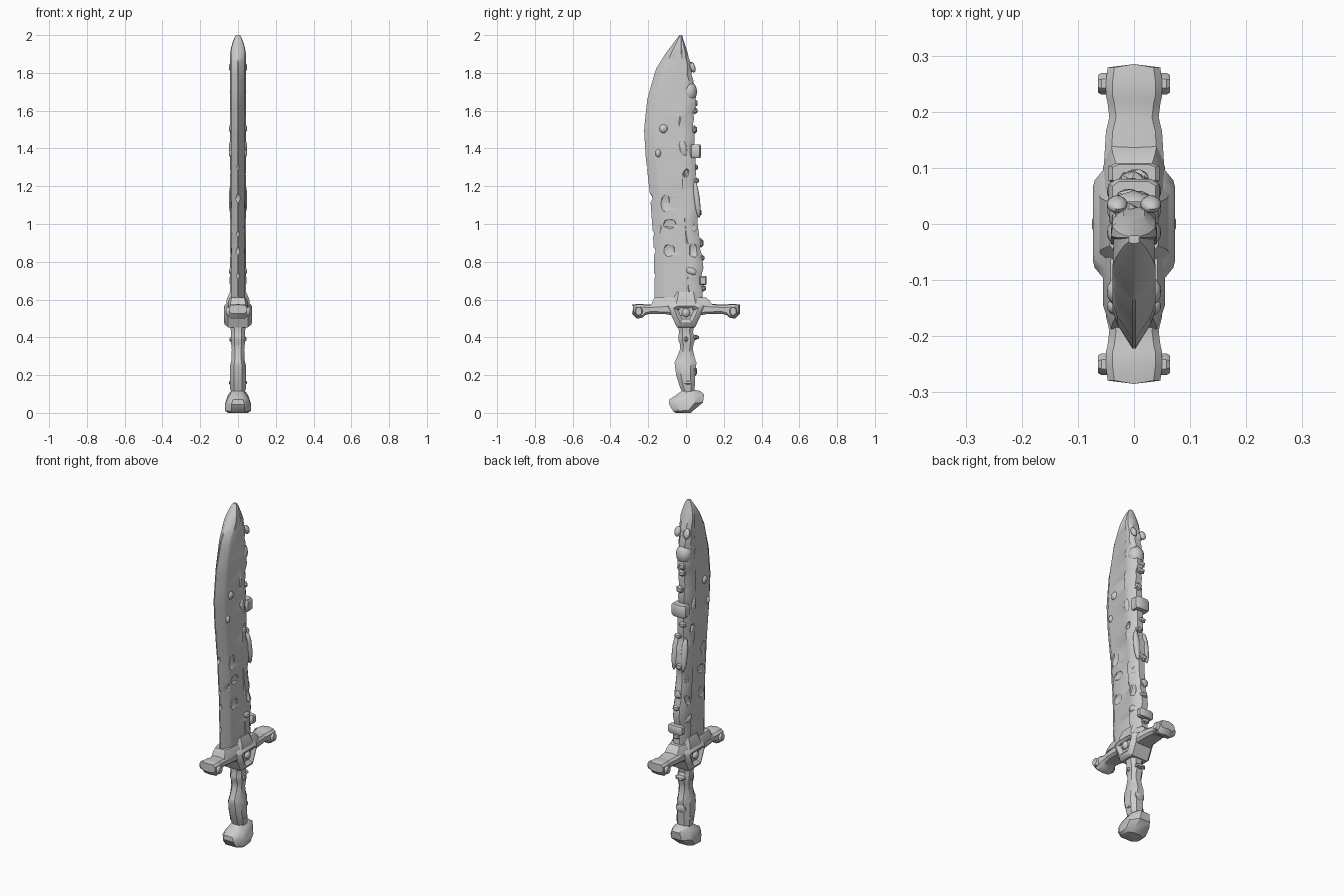
import bpy, bmesh, math, random
from mathutils import Vector, Matrix

if "Cube" in bpy.data.objects:
    bpy.data.objects.remove(bpy.data.objects["Cube"])

random.seed(4)


def finish(name, bm):
    bmesh.ops.recalc_face_normals(bm, faces=bm.faces)
    mesh = bpy.data.meshes.new(name)
    bm.to_mesh(mesh)
    bm.free()
    ob = bpy.data.objects.new(name, mesh)
    bpy.context.collection.objects.link(ob)
    return ob


def loft(name, rings):
    """Skin a list of equal-length point rings and cap both ends."""
    bm = bmesh.new()
    vs = [[bm.verts.new(p) for p in r] for r in rings]
    n = len(rings[0])
    for a, b in zip(vs, vs[1:]):
        for i in range(n):
            j = (i + 1) % n
            bm.faces.new((a[i], a[j], b[j], b[i]))
    bm.faces.new(vs[0])
    bm.faces.new(vs[-1])
    return finish(name, bm)


def oct_ring(cy, z, hx, hy, tilt=0.0, k=0.5):
    """Chamfered rectangle in plan; tilt raises the +y side."""
    pts = [(hx, -hy * k), (hx, hy * k), (hx * k, hy), (-hx * k, hy),
           (-hx, hy * k), (-hx, -hy * k), (-hx * k, -hy), (hx * k, -hy)]
    return [(x, cy + y, z + tilt * y) for x, y in pts]


def interp(table, z):
    for (z0, a), (z1, b) in zip(table, table[1:]):
        if z <= z1:
            return a + (b - a) * (z - z0) / (z1 - z0)
    return table[-1][1]


def blob(bm, loc, size, rot=0.0, sub=2):
    m = Matrix.Translation(loc) @ Matrix.Rotation(rot, 4, 'X') @ Matrix.Diagonal((*size, 1))
    bmesh.ops.create_icosphere(bm, subdivisions=sub, radius=1, matrix=m)


# Blade: lofted cross sections from guard to tip, with a worn spine
edge = [(0.57, -.165), (0.9, -.172), (1.15, -.19), (1.35, -.213), (1.5, -.222),
        (1.66, -.205), (1.82, -.16), (1.9, -.11), (1.96, -.065), (2.0, -.035)]
spine = [(0.57, .105), (0.7, .097), (0.9, .087), (1.05, .076), (1.2, .065), (1.35, .052),
         (1.5, .052), (1.65, .056), (1.8, .034), (1.9, .015), (1.96, -.008), (2.0, -.02)]
zs = [0.57 + 0.033 * i for i in range(40)] + [1.88, 1.91, 1.94, 1.965, 1.985, 2.0]
rings = []
for z in zs:
    e, s = interp(edge, z), interp(spine, z)
    wear = random.uniform(-.012, .008) if z < 1.87 else 0
    w = s - e
    h = 0.038 * min(1, max(0.25, math.sqrt((2.005 - z) / 0.09)))
    side = [(h * .8, e + .16 * w), (h, e + .24 * w), (h * .95, s - .33 * w),
            (h * 1.08, s - .29 * w + wear), (h * 1.02, s - .14 * w + wear), (h * .5, s - .03 * w + wear)]
    ring = [(0.003, e)] + side
    ring += [(-x, y) for x, y in reversed(ring)]
    rings.append([(x, y, z) for x, y in ring])
blade = loft("blade", rings)

# Chips: faceted cutters on both flats and along the cutting edge
bm = bmesh.new()
chips = [(-.11, 1.11, .032, .06), (-.085, 1.0, .045, .035), (-.09, .86, .04, .045),
         (.055, .985, .032, .04), (.04, .86, .028, .05), (-.14, .97, .02, .04),
         (-.15, .8, .018, .05), (.0, 1.27, .018, .03)]
for y, z, sy, sz in chips:
    for sx in (-1, 1):
        blob(bm, (sx * .047, y, z), (.024, sy, sz), random.uniform(-.6, .6), 1)
for z, r in ((.73, .012), (.86, .016), (.95, .012), (1.14, .018), (1.3, .01)):
    blob(bm, (0, interp(edge, z) - .004, z), (.06, r, r * 1.5), .3, 1)
cutter = finish("chip_cutter", bm)
cutter.hide_render = True
mod = blade.modifiers.new("chips", 'BOOLEAN')
mod.operation, mod.solver, mod.object = 'DIFFERENCE', 'EXACT', cutter
bpy.context.view_layer.objects.active = blade
bpy.ops.object.modifier_apply(modifier=mod.name)
bpy.data.objects.remove(cutter)

# Rust lumps on the flats and spine, mirrored left and right
bm = bmesh.new()
for y, z, sy, sz, rot in [(-.015, 1.4, .022, .055, .15), (-.12, 1.505, .025, .026, 0),
                          (-.147, 1.375, .016, .024, 0), (.03, .75, .032, .022, -.4),
                          (.058, 1.13, .016, .1, .12), (.035, 1.83, .014, .03, .3)]:
    for sx in (-1, 1):
        blob(bm, (sx * .03, y, z), (.019, sy, sz), rot)
blob(bm, (0, .017, 1.7), (.046, .043, .058))
for z in (.66, .82, .9, 1.06, 1.23, 1.3, 1.5, 1.6, 1.64, 1.82):
    blob(bm, (random.uniform(-.015, .015), interp(spine, z) - .008, z),
         (.025, .017, random.uniform(.015, .03)), sub=1)
finish("rust_lumps", bm)

# Bands wrapped over the spine
for i, (y, z, hy, hz) in enumerate([(.05, 1.385, .03, .035), (.09, .7, .019, .024)]):
    loft(f"spine_band_{i}", [oct_ring(y, z + d * hz, .045 * s, hy * s, k=.7)
                             for d, s in ((-1, .85), (-.7, 1), (.7, 1), (1, .85))])

# Cross guard: lofted along y, drooping block ends
half = [(.0, .058, .5, .575), (.1, .054, .522, .575), (.165, .05, .524, .572),
        (.19, .044, .524, .57), (.215, .047, .518, .57), (.228, .05, .505, .573),
        (.255, .05, .499, .573), (.279, .047, .525, .57)]
secs = [(-y, a, b, c) for y, a, b, c in reversed(half[1:])] + half
rings = []
for y, hx, z0, z1 in secs:
    tip = math.copysign(.006, y) if abs(y) > .25 else 0
    c = .012
    rings.append([(hx, y, z0 + c), (hx, y, z1 - c), (hx - c, y, z1), (0, y + tip, z1 + .003), (c - hx, y, z1),
                  (-hx, y, z1 - c), (-hx, y, z0 + c), (c - hx, y, z0), (0, y + tip, z0), (hx - c, y, z0)])
loft("cross_guard", rings)

# Lugs through the guard ends
for s, nm in ((-1, "front"), (1, "back")):
    lug = []
    for x, r in ((-.064, .017), (-.058, .021), (.058, .021), (.064, .017)):
        lug.append([(x, s * .25 + r * math.cos(math.tau * i / 8 + .39),
                     .538 + 1.2 * r * math.sin(math.tau * i / 8 + .39)) for i in range(8)])
    loft(f"guard_lug_{nm}", lug)

# Collar: flared base of the blade over the guard
loft("blade_collar", [oct_ring(-.022, .565, .055, .165, k=.75), oct_ring(-.025, .595, .05, .15, k=.75),
                      oct_ring(-.03, .612, .042, .135, k=.75)])
loft("centre_collar", [oct_ring(0, .55, .064, .085, k=.7), oct_ring(0, .6, .06, .066, k=.7),
                       oct_ring(0, .64, .043, .055, k=.7)])

# Centre boss: octagonal, with a dished face on each side
outline = [(-.1, .57), (-.075, .585), (.075, .585), (.1, .57), (.075, .51), (.048, .452), (-.048, .452), (-.075, .51)]


def boss_ring(x, s):
    return [(x, y * s, .525 + (z - .525) * s) for y, z in outline]


loft("centre_boss", [boss_ring(x, s) for x, s in
                     ((-.056, .4), (-.073, .66), (-.07, .78), (-.052, 1),
                      (.052, 1), (.07, .78), (.073, .66), (.056, .4))])
bm = bmesh.new()
for sx in (-1, 1):
    blob(bm, (sx * .06, 0, .53), (.016, .022, .024), sub=2)
finish("boss_studs", bm)

# Grip: waisted and swollen handle
grip = [(.07, .03, .036, .012), (.11, .036, .032, .012), (.13, .042, .038, .008), (.2, .043, .05, -.002),
        (.25, .042, .056, -.003), (.265, .038, .058, -.002), (.28, .034, .052, -.002), (.335, .033, .034, .002),
        (.365, .036, .036, .004), (.385, .038, .044, .003), (.41, .037, .043, .002), (.425, .036, .036, .0),
        (.47, .044, .045, 0)]
loft("grip", [oct_ring(cy, z, hx, hy) for z, hx, hy, cy in grip])
bm = bmesh.new()
for y, z, sy, sz in ((.05, .4, .022, .014), (-.04, .25, .015, .03), (.045, .22, .015, .03)):
    blob(bm, (0, y, z), (.036, sy, sz), sub=1)
for sx in (-1, 1):
    blob(bm, (sx * .032, 0, .39), (.016, .014, .018), sub=1)
    blob(bm, (sx * .038, .01, .16), (.012, .025, .012), sub=1)
finish("grip_lumps", bm)

# Pommel: tilted faceted foot
loft("pommel", [oct_ring(-.015, 0, .052, .04), oct_ring(-.012, .012, .068, .055, .08),
                oct_ring(0, .05, .068, .09, .05), oct_ring(.004, .085, .054, .092, .15),
                oct_ring(.008, .103, .042, .066, .2), oct_ring(.01, .118, .034, .036, .1)])

# Smooth shading with sharp edges kept
bpy.ops.object.select_all(action='SELECT')
bpy.context.view_layer.objects.active = blade
bpy.ops.object.shade_smooth_by_angle(angle=math.radians(35))
